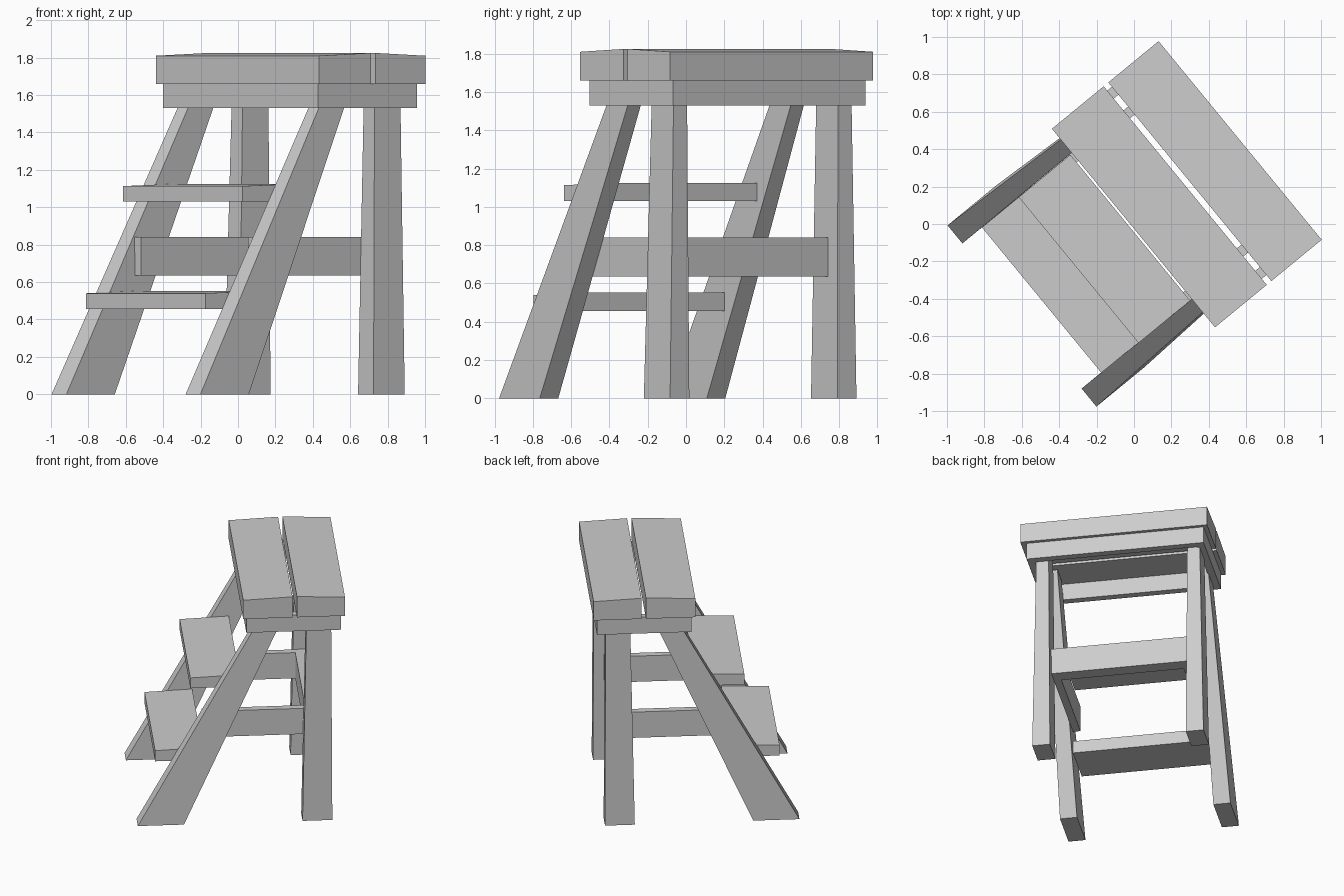
import bpy
import bmesh
import math
from mathutils import Matrix

cube = bpy.data.objects.get("Cube")
if cube:
    bpy.data.objects.remove(cube, do_unlink=True)

wood = bpy.data.materials.new("light_grey")
wood.use_nodes = True
grey = (0.604, 0.604, 0.604, 1)
wood.diffuse_color = grey
wood.node_tree.nodes["Principled BSDF"].inputs["Base Color"].default_value = grey

# The stool is turned on the ground; parts are laid out square, then rotated
TURN = Matrix.Rotation(math.radians(-50.6), 3, "Z")


def block(name, low, high, z, rise=0.0):
    """Flat-faced block between two rectangles (u0, u1, v0, v1); rise lifts the back top edge."""
    bm = bmesh.new()
    bmesh.ops.create_cube(bm, size=2)
    for vert in bm.verts:
        right, back, up = (c > 0 for c in vert.co)
        rect = high if up else low
        vert.co = (rect[right], rect[2 + back], z[up] + (rise if up and back else 0))
    bmesh.ops.transform(bm, matrix=TURN, verts=bm.verts)
    bmesh.ops.recalc_face_normals(bm, faces=bm.faces)
    mesh = bpy.data.meshes.new(name)
    bm.to_mesh(mesh)
    bm.free()
    mesh.materials.append(wood)
    obj = bpy.data.objects.new(name, mesh)
    bpy.context.collection.objects.link(obj)
    return obj


def board(name, rect, z, rise=0.0):
    return block(name, rect, rect, z, rise)


def leg(name, side, low, high):
    """Tapered leg, carried on above the apron's lower edge to meet the seat."""
    grow = 1.65 / 1.53
    top = [a + (b - a) * grow for a, b in zip(low, high)]

    def place(r):
        u = sorted((side * r[0], side * r[1]))
        return (u[0], u[1], r[2], r[3])
    block(name, place(low), place(top), (0, 1.65))


# Seat planks, slightly crowned toward the gap
board("front_seat_plank", (-0.672, 0.702, -0.016, 0.342), (1.66, 1.81), 0.015)
board("back_seat_plank", (-0.672, 0.702, 0.374, 0.722), (1.66, 1.825), -0.015)

# Apron frame under the seat
APRON = (1.53, 1.66)
board("front_apron", (-0.642, 0.66, 0.01, 0.065), APRON)
board("back_apron", (-0.642, 0.66, 0.64, 0.695), APRON)
board("right_apron", (-0.642, -0.587, 0.065, 0.64), APRON)
board("left_apron", (0.605, 0.66, 0.065, 0.64), APRON)

# Legs and side rails, mirrored
for label, side in (("left", 1), ("right", -1)):
    leg(label + "_front_leg", side, (0.502, 0.627, -0.775, -0.44), (0.507, 0.595, 0.07, 0.245))
    leg(label + "_back_leg", side, (0.5, 0.63, 0.42, 0.636), (0.51, 0.602, 0.45, 0.63))
    u = sorted((side * 0.45, side * 0.505))
    board(label + "_side_rail", (u[0], u[1], -0.3, 0.45), (0.635, 0.84))

# Rail between the back legs
board("back_rail", (-0.51, 0.51, 0.45, 0.555), (0.635, 0.84))

# Steps between the front legs
board("lower_step", (-0.502, 0.504, -0.64, -0.294), (0.455, 0.54), 0.012)
board("upper_step", (-0.502, 0.507, -0.385, -0.028), (1.03, 1.113), 0.012)
